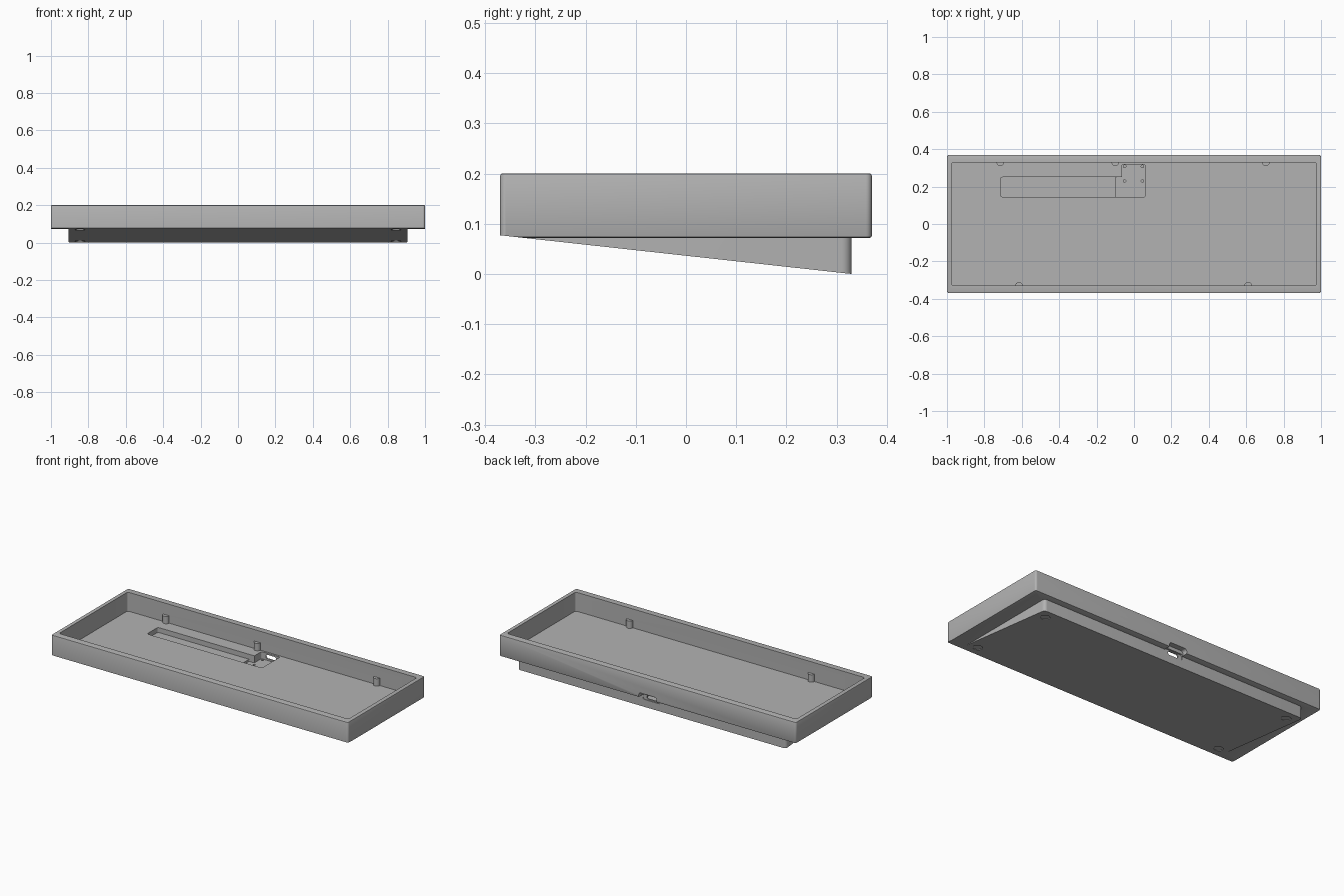
import bpy, bmesh, math
from mathutils import Vector

if "Cube" in bpy.data.objects:
    bpy.data.objects.remove(bpy.data.objects["Cube"], do_unlink=True)

grey = bpy.data.materials.new("plain grey")
grey.use_nodes = True
grey.diffuse_color = (0.45, 0.45, 0.45, 1)
grey.node_tree.nodes["Principled BSDF"].inputs["Base Color"].default_value = (0.45, 0.45, 0.45, 1)


def finish(name, bm):
    bmesh.ops.recalc_face_normals(bm, faces=bm.faces)
    mesh = bpy.data.meshes.new(name)
    bm.to_mesh(mesh)
    bm.free()
    mesh.materials.append(grey)
    obj = bpy.data.objects.new(name, mesh)
    bpy.context.collection.objects.link(obj)
    return obj


def box(name, lo, hi, radius=0.0, axis=2, rim=0.0):
    """Box from corner to corner, rounded along one axis, with an optional small end bevel."""
    bm = bmesh.new()
    bmesh.ops.create_cube(bm, size=1)
    lo, hi = Vector(lo), Vector(hi)
    for v in bm.verts:
        v.co = Vector([(a + b) / 2 + c * (b - a) for a, b, c in zip(lo, hi, v.co)])

    def along(e):
        d = (e.verts[1].co - e.verts[0].co).normalized()
        return abs(d[axis]) > 0.9

    if radius:
        bmesh.ops.bevel(bm, geom=[e for e in bm.edges if along(e)], offset=radius,
                        segments=6, profile=0.5, affect='EDGES')
    if rim:
        ends = [e for e in bm.edges if abs(e.verts[0].co[axis] - e.verts[1].co[axis]) < 1e-5]
        bmesh.ops.bevel(bm, geom=ends, offset=rim, segments=2, profile=0.5, affect='EDGES')
    return finish(name, bm)


def post(name, x, y, z0, z1, radius):
    bm = bmesh.new()
    bmesh.ops.create_cone(bm, cap_ends=True, segments=24, radius1=radius,
                          radius2=radius, depth=z1 - z0)
    bmesh.ops.translate(bm, verts=bm.verts, vec=(x, y, (z0 + z1) / 2))
    return finish(name, bm)


def combine(target, tool, operation='DIFFERENCE'):
    mod = target.modifiers.new(tool.name, 'BOOLEAN')
    mod.operation, mod.object, mod.solver = operation, tool, 'EXACT'
    bpy.context.view_layer.objects.active = target
    bpy.ops.object.modifier_apply(modifier=mod.name)
    bpy.data.objects.remove(tool, do_unlink=True)


FLOOR = 0.085
SLOPE = 0.077 / 0.70


def base_z(y):
    return (0.33 - y) * SLOPE


# Tray and the raised wedge under it
case = box("keyboard_case", (-1, -0.37, 0.072), (1, 0.37, 0.2), 0.012, rim=0.004)
wedge = box("wedge_base", (-0.905, -0.355, -0.05), (0.905, 0.33, 0.079), 0.02)
combine(case, wedge, 'UNION')

# Sloping underside, cut across the full width
bm = bmesh.new()
ends = []
for x in (-1.2, 1.2):
    ends.append([bm.verts.new((x, y, z)) for y, z in
                 ((-0.6, base_z(-0.6)), (0.6, base_z(0.6)), (0.6, -0.3), (-0.6, -0.3))])
bm.faces.new(ends[0])
bm.faces.new(ends[1])
for i in range(4):
    j = (i + 1) % 4
    bm.faces.new((ends[0][i], ends[0][j], ends[1][j], ends[1][i]))
combine(case, finish("underside_cutter", bm))

# Open interior
combine(case, box("interior", (-0.975, -0.33, FLOOR), (0.975, 0.33, 0.3), 0.012))

# Cable channel and circuit board pocket in the floor
combine(case, box("cable_channel", (-0.715, 0.145, 0.055), (-0.07, 0.25, 0.1), 0.012))
combine(case, box("board_pocket", (-0.065, 0.145, 0.042), (0.06, 0.318, 0.1), 0.008))
combine(case, box("pocket_side", (-0.1, 0.145, 0.042), (0, 0.25, 0.1), 0.008))

# Screw holes for the board
for x in (-0.05, 0.045):
    for y in (0.23, 0.308):
        combine(case, post("screw_hole", x, y, 0.025, 0.06, 0.007))

# Port recess at the back, and the opening into the pocket
combine(case, box("port_recess", (-0.06, 0.337, 0.045), (0.06, 0.5, 0.1), 0.015, axis=1))
combine(case, box("port_face", (-0.06, 0.326, 0.045), (0.06, 0.5, 0.08), 0.012, axis=1))
combine(case, box("port_opening", (-0.035, 0.28, 0.052), (0.035, 0.4, 0.076), 0.011, axis=1))

# Mounting posts along the inner walls
for x, y in ((-0.715, 0.33), (-0.1, 0.33), (0.705, 0.33), (-0.615, -0.33), (0.61, -0.33)):
    combine(case, post("mounting_post", x, y, FLOOR - 0.005, 0.13, 0.02), 'UNION')

# Shallow foot recesses underneath
for x in (-0.845, 0.845):
    for y in (-0.3, 0.265):
        z = base_z(y)
        combine(case, post("foot_recess", x, y, z - 0.03, z + 0.005, 0.027))

bpy.ops.object.select_all(action='DESELECT')
case.select_set(True)
bpy.context.view_layer.objects.active = case
bpy.ops.object.shade_smooth_by_angle(angle=math.radians(30))
